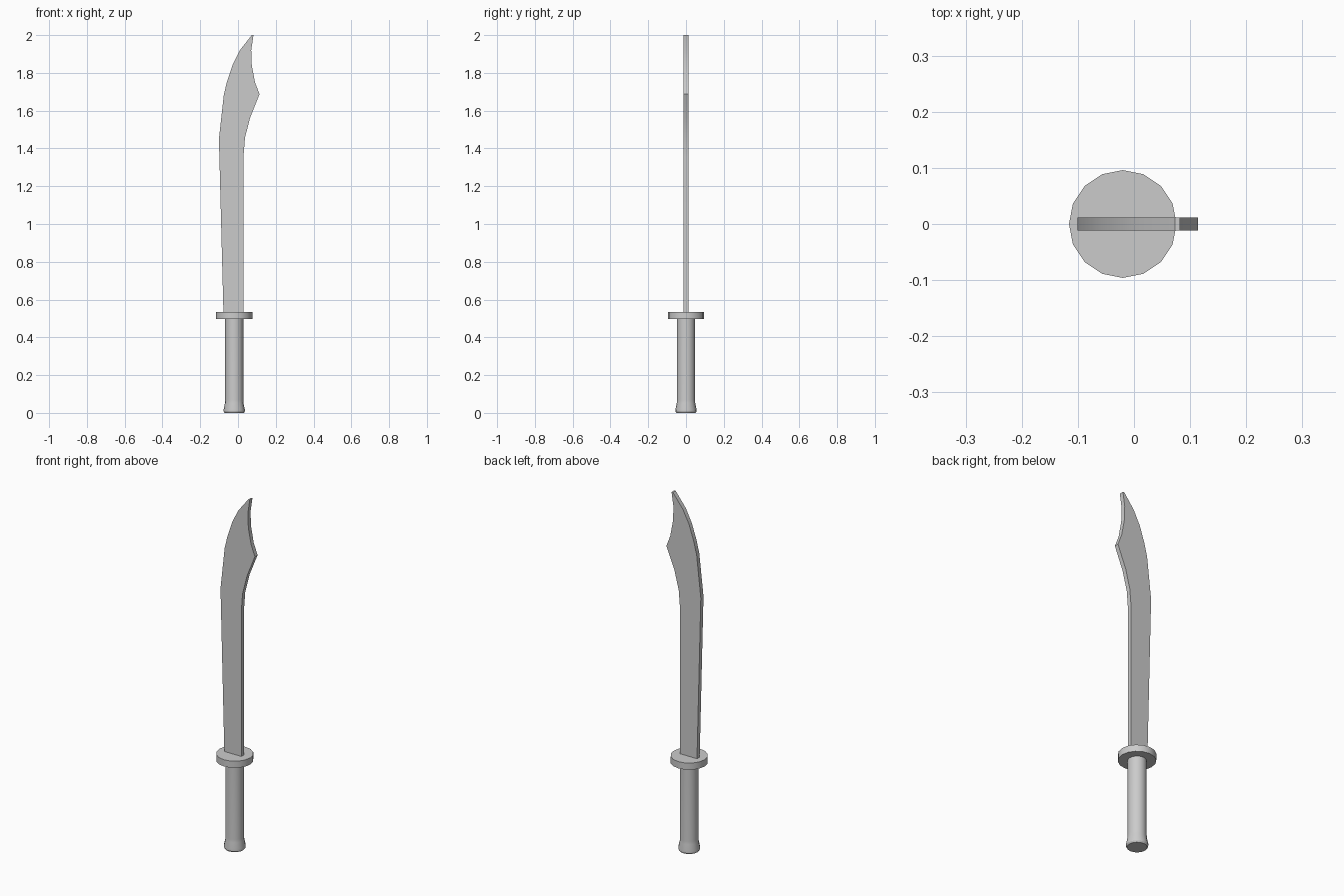
import bpy, bmesh, math

if "Cube" in bpy.data.objects:
    bpy.data.objects.remove(bpy.data.objects["Cube"])

AXIS_X = -0.02   # handle and guard sit slightly left of centre
SIDES = 16


def finish(name, bm):
    bmesh.ops.recalc_face_normals(bm, faces=bm.faces)
    mesh = bpy.data.meshes.new(name)
    bm.to_mesh(mesh)
    bm.free()
    obj = bpy.data.objects.new(name, mesh)
    bpy.context.collection.objects.link(obj)
    bpy.ops.object.select_all(action='DESELECT')
    obj.select_set(True)
    bpy.context.view_layer.objects.active = obj
    bpy.ops.object.shade_smooth_by_angle(angle=math.radians(30))
    return obj


def turned(name, profile):
    """Closed round part from (radius, z) pairs."""
    bm = bmesh.new()
    rings = []
    for r, z in profile:
        rings.append([bm.verts.new((AXIS_X + r * math.cos(2 * math.pi * i / SIDES),
                                    r * math.sin(2 * math.pi * i / SIDES), z))
                      for i in range(SIDES)])
    for low, high in zip(rings, rings[1:]):
        for i in range(SIDES):
            j = (i + 1) % SIDES
            bm.faces.new((low[i], low[j], high[j], high[i]))
    bm.faces.new(rings[0][::-1])
    bm.faces.new(rings[-1])
    return finish(name, bm)


def plate(name, outline, thickness):
    """Flat part from an (x, z) outline, centred on y = 0."""
    bm = bmesh.new()
    face = bm.faces.new([bm.verts.new((x, -thickness / 2, z)) for x, z in outline])
    ext = bmesh.ops.extrude_face_region(bm, geom=[face], use_keep_orig=True)
    new_verts = [g for g in ext['geom'] if isinstance(g, bmesh.types.BMVert)]
    bmesh.ops.translate(bm, verts=new_verts, vec=(0, thickness, 0))
    return finish(name, bm)


# Handle with flared pommel
turned("handle", [(0.051, 0), (0.056, 0.008), (0.056, 0.018),
                  (0.049, 0.052), (0.048, 0.07), (0.048, 0.5)])

# Round guard
turned("guard", [(0.096, 0.497), (0.096, 0.535)])

# Curved blade with hooked tip
plate("blade", [
    (-0.077, 0.53), (0.029, 0.53), (0.029, 1.357), (0.037, 1.457),
    (0.064, 1.563), (0.114, 1.687), (0.09, 1.75), (0.073, 1.84),
    (0.07, 1.92), (0.082, 2.0), (0.073, 2.0), (0.01, 1.92),
    (-0.028, 1.845), (-0.058, 1.755), (-0.075, 1.685), (-0.101, 1.45),
], 0.024)
